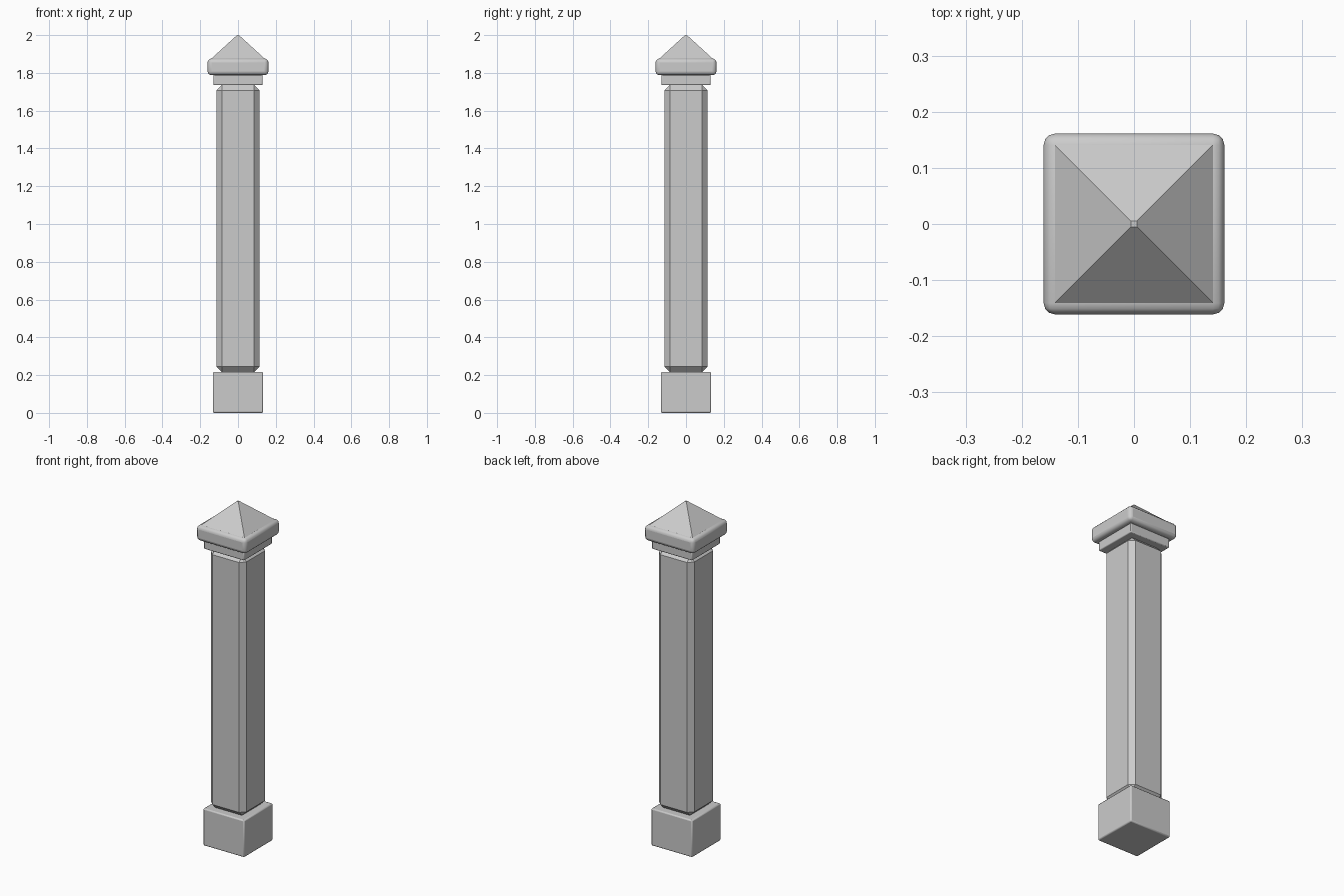
import bpy
import bmesh
from math import radians

if "Cube" in bpy.data.objects:
    bpy.data.objects.remove(bpy.data.objects["Cube"])


def block(name, half, z0, z1, bevel, segments, top_half=None):
    """Square block (or tapered frustum) with bevelled edges."""
    top = half if top_half is None else top_half
    bm = bmesh.new()
    rings = []
    for h, z in ((half, z0), (top, z1)):
        rings.append([bm.verts.new((sx * h, sy * h, z))
                      for sx, sy in ((-1, -1), (1, -1), (1, 1), (-1, 1))])
    low, high = rings
    bm.faces.new(low[::-1])
    bm.faces.new(high)
    for i in range(4):
        j = (i + 1) % 4
        bm.faces.new((low[i], low[j], high[j], high[i]))
    mesh = bpy.data.meshes.new(name)
    bm.to_mesh(mesh)
    bm.free()
    obj = bpy.data.objects.new(name, mesh)
    bpy.context.collection.objects.link(obj)
    if bevel:
        mod = obj.modifiers.new("edge_bevel", 'BEVEL')
        mod.width = bevel
        mod.segments = segments
    if segments > 1:
        bpy.ops.object.select_all(action='DESELECT')
        obj.select_set(True)
        bpy.context.view_layer.objects.active = obj
        bpy.ops.object.shade_smooth_by_angle(angle=radians(35))
    return obj


# Square foot
block("base_plinth", 0.133, 0.0, 0.217, 0.007, 2)
# Long post with flat chamfers on every edge
block("post_shaft", 0.114, 0.217, 1.735, 0.028, 1)
# Thin collar under the cap
block("neck_collar", 0.13, 1.735, 1.79, 0.005, 2)
# Overhanging rounded cap slab
block("cap_slab", 0.161, 1.788, 1.876, 0.02, 3)
# Pyramid roof with a tiny flat tip
block("cap_pyramid", 0.143, 1.874, 2.0, 0, 1, top_half=0.005)
